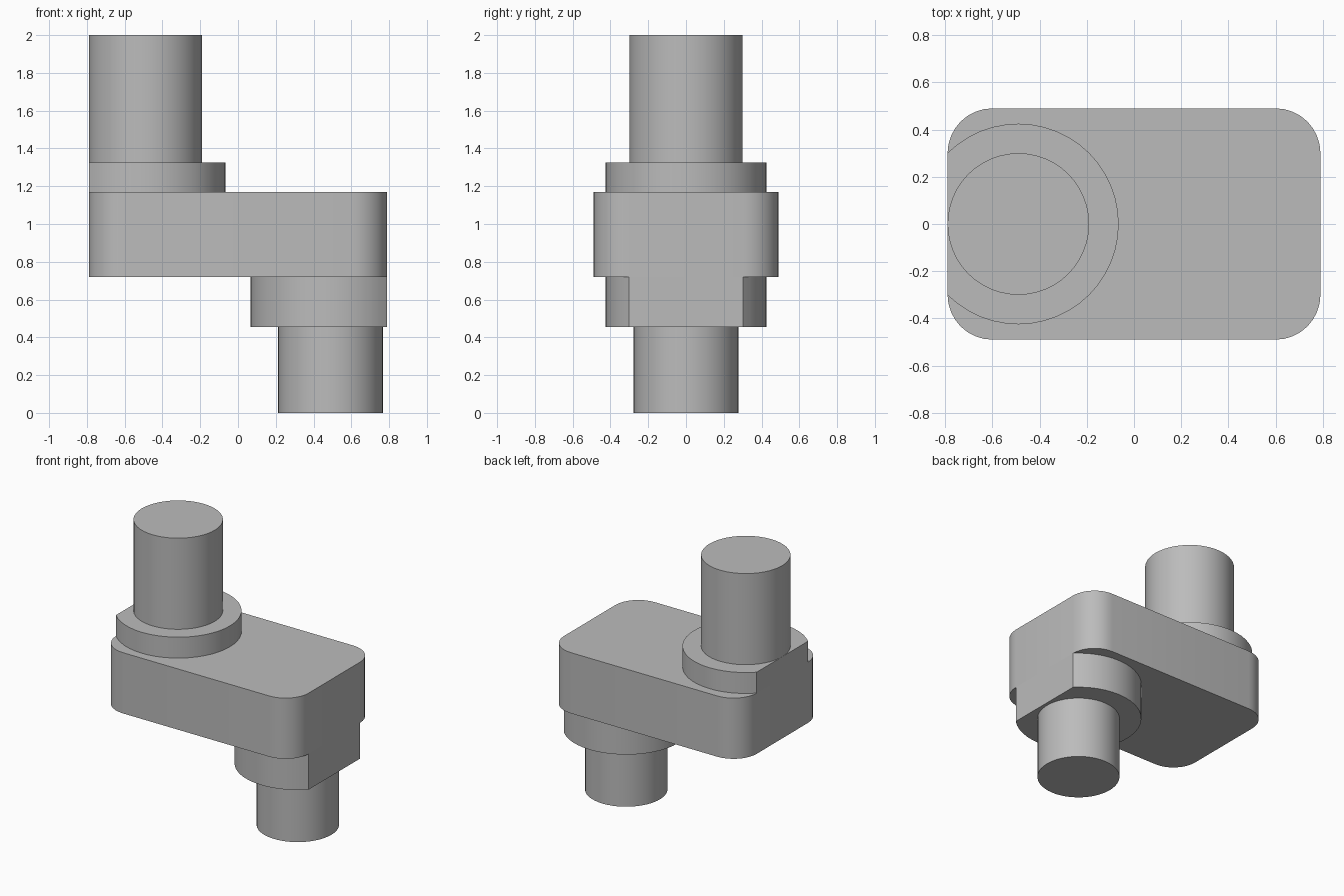
import bpy, bmesh
from math import sin, cos, pi, acos, radians

cube = bpy.data.objects.get("Cube")
if cube:
    bpy.data.objects.remove(cube, do_unlink=True)

HALF_X, HALF_Y = 0.79, 0.49   # web half sizes
OFFSET = 0.49                 # pin axis distance from centre
COLLAR_R = 0.425

grey = bpy.data.materials.new("plain grey")
grey.use_nodes = True
colour = (0.5, 0.5, 0.5, 1)
grey.diffuse_color = colour
grey.node_tree.nodes["Principled BSDF"].inputs["Base Color"].default_value = colour


def arc(cx, cy, r, start, end, steps):
    return [(cx + r * cos(start + (end - start) * i / steps),
             cy + r * sin(start + (end - start) * i / steps)) for i in range(steps + 1)]


def prism(name, outline, bottom, top):
    """Extrude a counter-clockwise outline between two heights."""
    bm = bmesh.new()
    base = bm.faces.new([bm.verts.new((x, y, bottom)) for x, y in outline])
    cap = bmesh.ops.extrude_face_region(bm, geom=[base], use_keep_orig=True)
    bmesh.ops.translate(bm, vec=(0, 0, top - bottom),
                        verts=[v for v in cap["geom"] if isinstance(v, bmesh.types.BMVert)])
    bmesh.ops.recalc_face_normals(bm, faces=bm.faces)
    mesh = bpy.data.meshes.new(name)
    bm.to_mesh(mesh)
    bm.free()
    mesh.materials.append(grey)
    obj = bpy.data.objects.new(name, mesh)
    bpy.context.collection.objects.link(obj)
    bpy.ops.object.select_all(action="DESELECT")
    obj.select_set(True)
    bpy.context.view_layer.objects.active = obj
    bpy.ops.object.shade_smooth_by_angle(angle=radians(30))


def circle(cx, r):
    return arc(cx, 0, r, 0, 2 * pi, 48)[:-1]


def collar(side):
    """Disc cut flat where it meets the end of the web."""
    cut = acos((HALF_X - OFFSET) / COLLAR_R)
    turn = 0 if side > 0 else pi
    return arc(side * OFFSET, 0, COLLAR_R, turn + cut, turn + 2 * pi - cut, 36)


# Rounded crank web
radius = 0.19
web = []
for i, (sx, sy) in enumerate([(1, 1), (-1, 1), (-1, -1), (1, -1)]):
    web += arc(sx * (HALF_X - radius), sy * (HALF_Y - radius), radius,
               i * pi / 2, (i + 1) * pi / 2, 8)
prism("crank_web", web, 0.72, 1.17)

# Upper journal and lower pin with their collars
prism("upper_collar", collar(-1), 1.17, 1.325)
prism("upper_journal", circle(-OFFSET, 0.30), 1.325, 2.0)
prism("lower_collar", collar(1), 0.455, 0.72)
prism("lower_pin", circle(OFFSET, 0.277), 0.0, 0.455)
